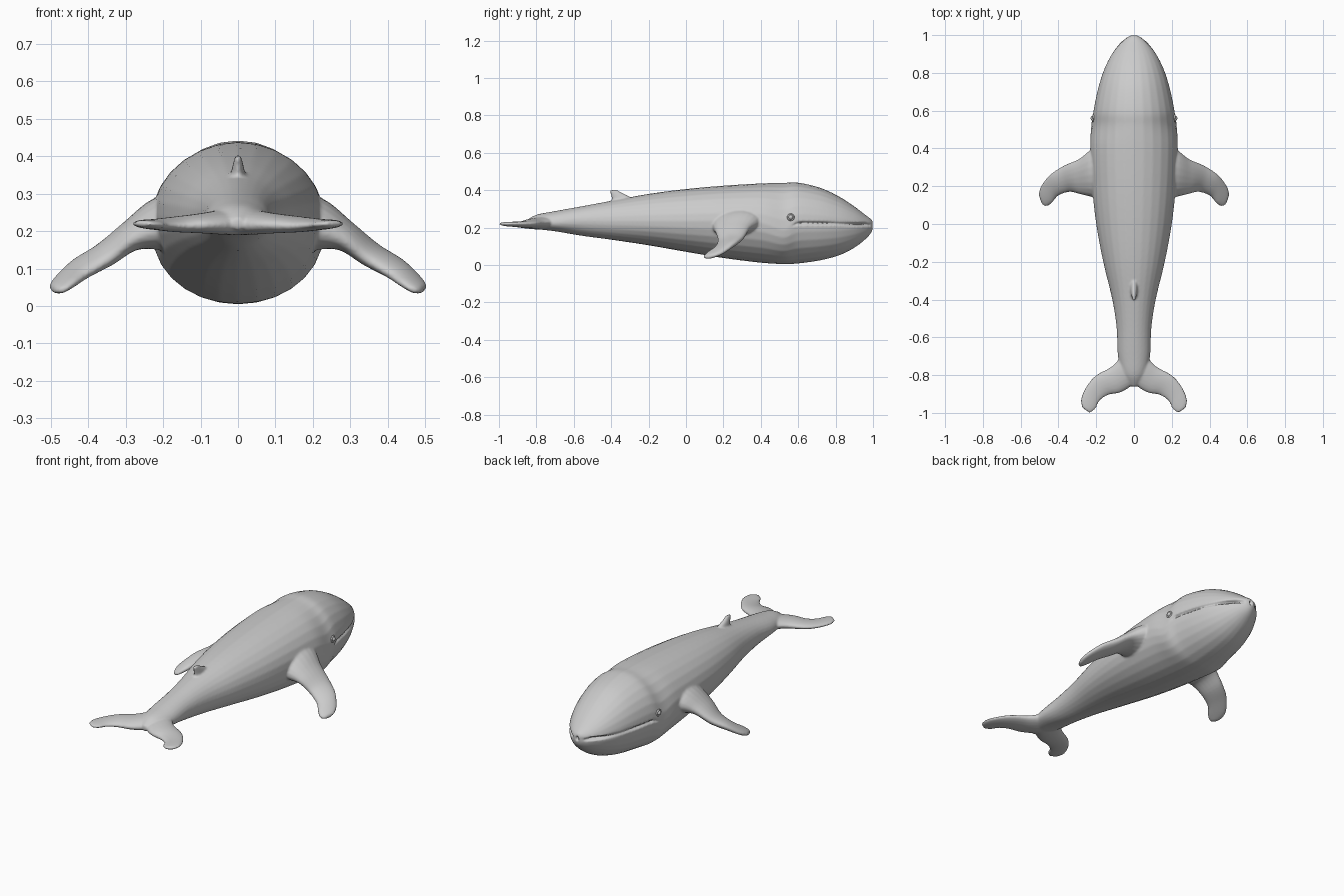
import bpy, bmesh, math
from mathutils import Vector

if "Cube" in bpy.data.objects:
    bpy.data.objects.remove(bpy.data.objects["Cube"])


def spline(rows, steps):
    # Catmull-Rom resampling of key sections
    out = []
    for i in range(len(rows) - 1):
        p = [rows[max(0, min(len(rows) - 1, i + k))] for k in (-1, 0, 1, 2)]
        for s in range(steps):
            t = s / steps
            out.append([0.5 * (2 * b + (c - a) * t + (2 * a - 5 * b + 4 * c - d) * t * t
                               + (3 * b - a - 3 * c + d) * t ** 3)
                        for a, b, c, d in zip(*p)])
    out.append(list(rows[-1]))
    return out


def loft(bm, rings):
    # closed skin through equal-sized rings
    vs = [[bm.verts.new(p) for p in r] for r in rings]
    n = len(vs[0])
    for a, b in zip(vs, vs[1:]):
        for i in range(n):
            j = (i + 1) % n
            bm.faces.new((a[i], a[j], b[j], b[i]))
    bm.faces.new(vs[0])
    bm.faces.new(vs[-1])


def blade(bm, keys, side=1, n=20):
    # fin through (leading point, trailing point, half thickness) sections
    rows = spline(keys, 5)
    lead = [Vector((r[0] * side, r[1], r[2])) for r in rows]
    trail = [Vector((r[3] * side, r[4], r[5])) for r in rows]
    mid = [(a + b) / 2 for a, b in zip(lead, trail)]
    rings = []
    for i, r in enumerate(rows):
        span = mid[min(i + 1, len(mid) - 1)] - mid[max(i - 1, 0)]
        half = (lead[i] - trail[i]) / 2
        nor = half.cross(span).normalized() * r[6]
        rings.append([mid[i] + half * math.cos(2 * math.pi * k / n)
                      + nor * math.sin(2 * math.pi * k / n) for k in range(n)])
    loft(bm, rings)


# body sections: y, half width, top, mouth height, bottom, mouth groove depth
body_keys = [
    (-.86, .015, .235, .222, .205, 0), (-.80, .06, .268, .225, .192, 0),
    (-.70, .085, .288, .225, .18, 0), (-.55, .092, .315, .235, .155, 0),
    (-.40, .115, .343, .235, .135, 0), (-.20, .163, .38, .235, .105, 0),
    (0, .2, .406, .235, .07, 0), (.2, .222, .424, .235, .037, 0),
    (.4, .232, .436, .225, .012, 0), (.52, .226, .439, .188, .005, 0),
    (.6, .215, .44, .222, .008, .025), (.72, .19, .412, .223, .025, .025),
    (.82, .158, .365, .22, .052, .026), (.9, .118, .313, .218, .092, .028),
    (.96, .072, .267, .216, .138, .03), (.99, .035, .245, .215, .172, .03),
    (1.0, .01, .232, .215, .198, .03)]


def body_ring(y, w, top, mid, bot, g, n=14):
    g = max(g, 0)
    gap = .001 + .32 * g
    inner = max(w - g, .1 * w)
    front = y - g * max(0, min(1, (y - .86) / .1))
    pts = []
    for sx, h in ((1, top - mid), (-1, bot - mid)):
        pts.append((sx * inner, front, mid))
        for k in range(n + 1):
            a = math.pi * k / n
            z = h * math.sin(a)
            if k in (0, n):
                z = math.copysign(min(gap, abs(h) * .2), h)
            pts.append((sx * w * math.cos(a), y, mid + z))
    return pts


flipper = [
    (.12, .42, .24, .12, .13, .22, .09), (.215, .40, .235, .205, .14, .20, .07),
    (.29, .345, .20, .28, .157, .175, .04), (.37, .31, .15, .34, .17, .125, .03),
    (.44, .265, .115, .40, .15, .085, .023), (.49, .205, .07, .435, .11, .06, .018),
    (.503, .16, .05, .465, .093, .042, .013), (.497, .13, .045, .487, .105, .042, .006)]
fluke = [
    (0, -.68, .235, 0, -.84, .215, .035), (.06, -.70, .232, .03, -.87, .215, .032),
    (.12, -.755, .226, .08, -.895, .215, .026), (.20, -.80, .222, .135, -.905, .213, .02),
    (.25, -.855, .22, .18, -.935, .215, .015), (.28, -.92, .22, .205, -.98, .217, .012),
    (.277, -.97, .22, .235, -1.0, .22, .008)]
dorsal = [
    (0, -.25, .33, 0, -.41, .31, .024), (0, -.305, .368, 0, -.397, .35, .018),
    (0, -.345, .387, 0, -.402, .376, .013), (0, -.368, .403, 0, -.41, .40, .008)]

# whale: body, flippers, flukes and dorsal fin fused into one smooth skin
bm = bmesh.new()
loft(bm, [body_ring(*r) for r in spline(body_keys, 6)])
for s in (1, -1):
    blade(bm, flipper, s)
    blade(bm, fluke, s)
blade(bm, dorsal)
bmesh.ops.recalc_face_normals(bm, faces=bm.faces[:])
mesh = bpy.data.meshes.new("whale_body")
bm.to_mesh(mesh)
bm.free()
whale = bpy.data.objects.new("whale_body", mesh)
bpy.context.collection.objects.link(whale)
rm = whale.modifiers.new("fuse", "REMESH")
rm.mode = "VOXEL"
rm.voxel_size = .0062
rm.use_smooth_shade = True
sm = whale.modifiers.new("soften", "SMOOTH")
sm.factor = .5
sm.iterations = 4

# eyes with a raised lid ring
for s, side in ((1, "right"), (-1, "left")):
    bpy.ops.mesh.primitive_uv_sphere_add(segments=20, ring_count=12, radius=.013,
                                         location=(s * .217, .56, .255))
    bpy.context.object.name = "eye_" + side
    bpy.ops.object.shade_smooth()
    bpy.ops.mesh.primitive_torus_add(major_segments=24, minor_segments=8,
                                     major_radius=.015, minor_radius=.005,
                                     location=(s * .217, .56, .255),
                                     rotation=(0, math.pi / 2, s * .12))
    bpy.context.object.name = "eyelid_" + side
    bpy.ops.object.shade_smooth()
